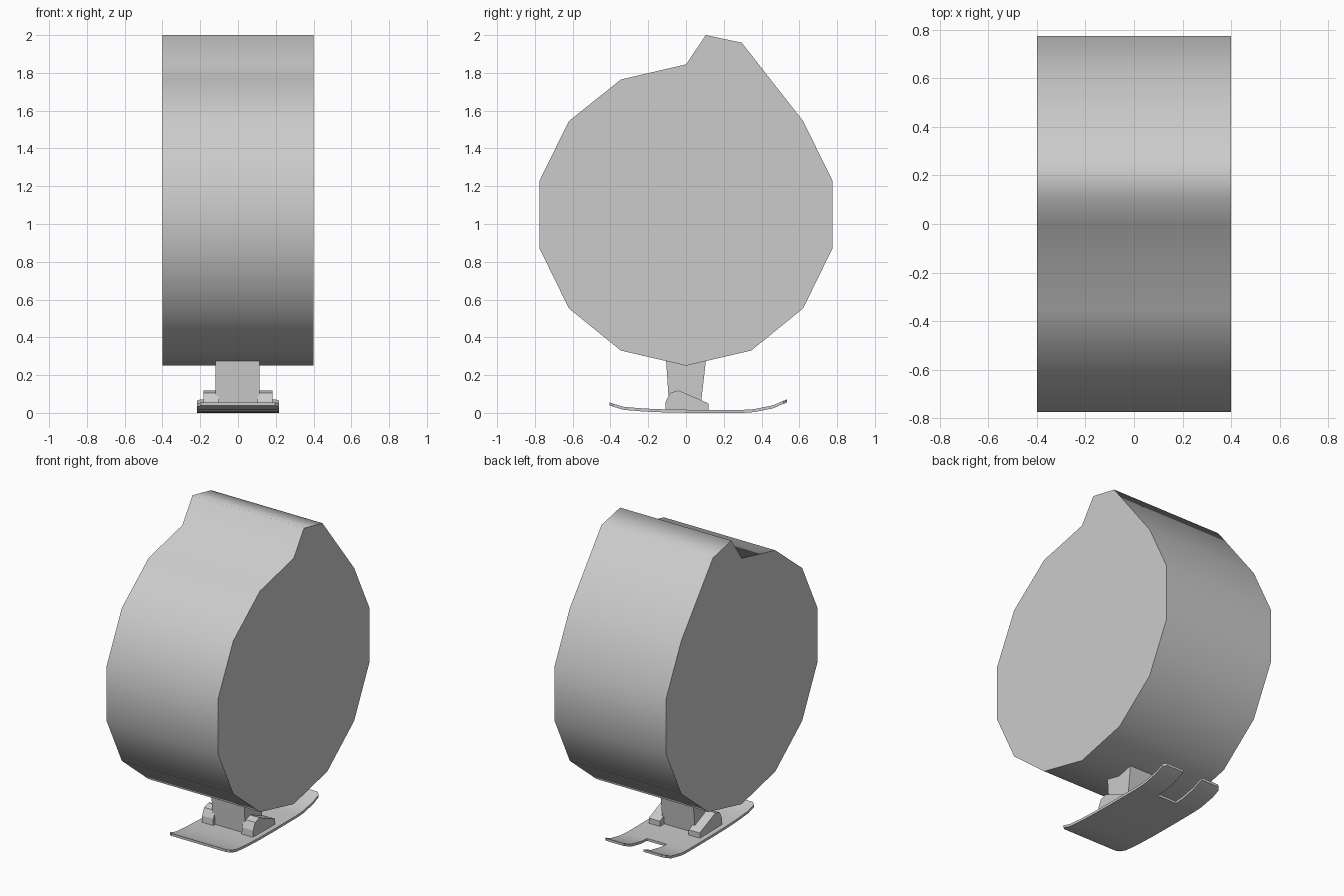
import bpy, bmesh, math

if "Cube" in bpy.data.objects:
    bpy.data.objects.remove(bpy.data.objects["Cube"])


def finish(name, bm, smooth_angle=None):
    bmesh.ops.recalc_face_normals(bm, faces=bm.faces)
    mesh = bpy.data.meshes.new(name)
    bm.to_mesh(mesh)
    bm.free()
    ob = bpy.data.objects.new(name, mesh)
    bpy.context.collection.objects.link(ob)
    if smooth_angle:
        bpy.ops.object.select_all(action='DESELECT')
        ob.select_set(True)
        bpy.context.view_layer.objects.active = ob
        bpy.ops.object.shade_smooth_by_angle(angle=math.radians(smooth_angle))
    return ob


def prism(name, profile, x0, x1, smooth_angle=None):
    """Extrude a side profile of (y, z) points from x0 to x1."""
    bm = bmesh.new()
    a = [bm.verts.new((x0, y, z)) for y, z in profile]
    b = [bm.verts.new((x1, y, z)) for y, z in profile]
    n = len(profile)
    bm.faces.new(a)
    bm.faces.new(b[::-1])
    for i in range(n):
        j = (i + 1) % n
        bm.faces.new((a[i], b[i], b[j], a[j]))
    return finish(name, bm, smooth_angle)


# Drum-shaped body: faceted outline with a raised crest towards the back
right = [(0.345, 0.33), (0.62, 0.553), (0.775, 0.87), (0.775, 1.23), (0.62, 1.545)]
left = [(-y, z) for y, z in right] + [(-0.345, 1.765)]
body = [(0, 0.25)] + right + [(0.295, 1.96), (0.105, 2.0), (0, 1.845)] + left[::-1]
prism("body", body, -0.4, 0.4, 80)

# Tapered neck
prism("neck", [(-0.088, 0.015), (0.075, 0.015), (0.105, 0.274),
               (0, 0.26), (-0.105, 0.274)], -0.12, 0.115)

# Side lugs that hold the neck
lug = [(-0.11, 0.015), (-0.107, 0.06), (-0.085, 0.105), (-0.04, 0.119),
       (0.12, 0.05), (0.12, 0.015)]
for side, label in ((-1, "left"), (1, "right")):
    prism(label + "_lug", lug, side * 0.103, side * 0.183)

# Curved foot plate with a slot open at the back
curve = [(-0.405, 0.055), (-0.33, 0.032), (-0.22, 0.023), (-0.1, 0.018), (0.05, 0.016),
         (0.3, 0.016), (0.36, 0.02), (0.46, 0.04), (0.535, 0.072)]
xs = [-0.217, -0.07, 0.07, 0.217]
bm = bmesh.new()
rows = [[bm.verts.new((x, y, z)) for x in xs] for y, z in curve]
for i in range(len(rows) - 1):
    for j in range(3):
        if j == 1 and curve[i][0] >= 0.3:
            continue
        bm.faces.new((rows[i][j], rows[i][j + 1], rows[i + 1][j + 1], rows[i + 1][j]))
corners = [rows[0][0], rows[0][3], rows[-1][0], rows[-1][3]]
bmesh.ops.bevel(bm, geom=corners, offset=0.02, segments=1, affect='VERTICES')
bmesh.ops.recalc_face_normals(bm, faces=bm.faces)
bm.normal_update()
if sum(f.normal.z for f in bm.faces) < 0:
    bmesh.ops.reverse_faces(bm, faces=bm.faces)
bmesh.ops.delete(bm, geom=[v for v in bm.verts if not v.link_faces], context='VERTS')
# thickness is added downwards by copying the sheet and walling its rim
low = bmesh.ops.duplicate(bm, geom=bm.verts[:] + bm.edges[:] + bm.faces[:])
vmap = low["vert_map"]
copies = [g for g in low["geom"] if isinstance(g, bmesh.types.BMVert)]
copy_set = set(copies)
rim = [e for e in bm.edges if e.is_boundary and e.verts[0] not in copy_set]
for v in copies:
    v.co.z -= 0.016
for e in rim:
    p, q = e.verts
    bm.faces.new((p, q, vmap[q], vmap[p]))
finish("foot_plate", bm, 35)
